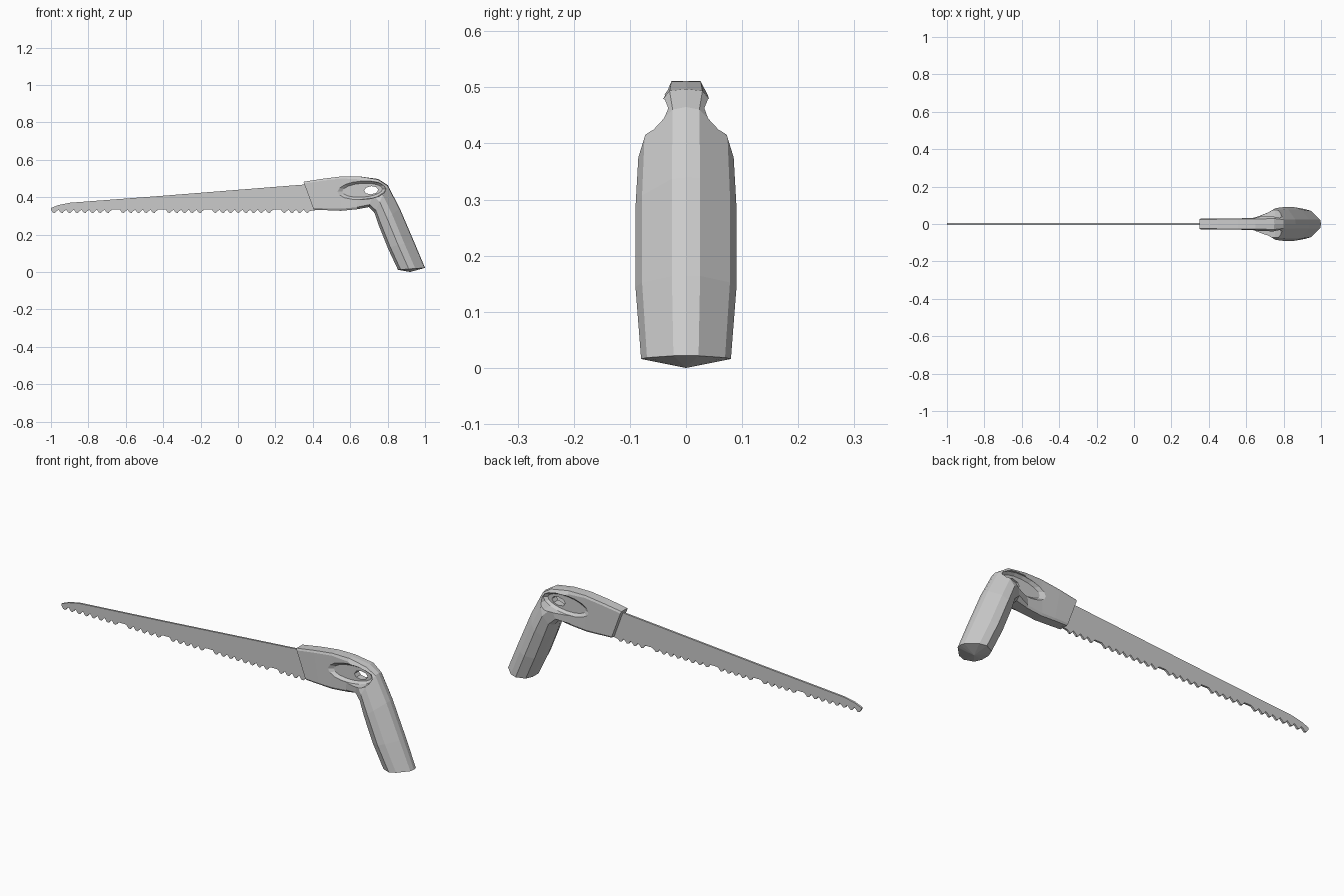
import bpy, bmesh, math
from mathutils import Vector

cube = bpy.data.objects.get("Cube")
if cube:
    bpy.data.objects.remove(cube, do_unlink=True)

grey = bpy.data.materials.new("plain grey")
grey.use_nodes = True
grey.diffuse_color = (0.6, 0.6, 0.6, 1)
grey.node_tree.nodes["Principled BSDF"].inputs["Base Color"].default_value = (0.6, 0.6, 0.6, 1)


def finish(name, bm):
    """Turn a bmesh into a flat shaded grey object."""
    bmesh.ops.recalc_face_normals(bm, faces=bm.faces)
    mesh = bpy.data.meshes.new(name)
    bm.to_mesh(mesh)
    bm.free()
    mesh.materials.append(grey)
    obj = bpy.data.objects.new(name, mesh)
    bpy.context.scene.collection.objects.link(obj)
    return obj


def loft(name, rings, cap_point=None):
    """Skin a list of closed rings, capping both ends."""
    bm = bmesh.new()
    loops = [[bm.verts.new(p) for p in ring] for ring in rings]
    n = len(loops[0])
    for a, b in zip(loops, loops[1:]):
        for i in range(n):
            j = (i + 1) % n
            bm.faces.new((a[i], a[j], b[j], b[i]))
    bm.faces.new(loops[0])
    if cap_point:
        tip = bm.verts.new(cap_point)
        for i in range(n):
            bm.faces.new((loops[-1][i], loops[-1][(i + 1) % n], tip))
    else:
        bm.faces.new(loops[-1])
    return finish(name, bm)


# Blade: tapered plate with rounded teeth, a few of them missing
HALF = 0.005
PITCH = 0.041
outline = [(0.45, 0.475), (-0.42, 0.406), (-0.9, 0.37), (-0.96, 0.358), (-1.0, 0.342)]
for i in range(34):
    x = -1.0 + i * PITCH
    outline.append((x, 0.333))
    if i not in (8, 14, 20, 29):
        outline += [(x + PITCH * f, z) for f, z in ((0.25, 0.318), (0.5, 0.315), (0.75, 0.326))]
outline.append((0.45, 0.336))
bm = bmesh.new()
plate = bm.faces.new([bm.verts.new((x, -HALF, z)) for x, z in outline])
moved = bmesh.ops.extrude_face_region(bm, geom=[plate])["geom"]
bmesh.ops.translate(bm, vec=(0, 2 * HALF, 0),
                    verts=[v for v in moved if isinstance(v, bmesh.types.BMVert)])
finish("blade", bm)

# Handle: flat head blending into a wide faceted grip.
# Section points: (distance from outer to inner edge, share of half width)
HEAD = [(0, 0), (0, 0.85), (0.06, 1), (0.5, 1), (0.94, 1), (1, 0.8), (1, 0)]
GRIP = [(0, 0), (0.03, 0.28), (0.36, 0.87), (0.6, 1), (0.9, 0.75), (1, 0.3), (1, 0)]
# Stations: outer x z, inner x z, half width, blend from head to grip
STATIONS = [
    (0.35, 0.482, 0.405, 0.333, 0.028, 0),
    (0.45, 0.498, 0.48, 0.330, 0.030, 0),
    (0.556, 0.511, 0.55, 0.327, 0.030, 0),
    (0.65, 0.511, 0.635, 0.335, 0.033, 0.1),
    (0.75, 0.497, 0.70, 0.347, 0.065, 0.7),
    (0.80, 0.465, 0.73, 0.315, 0.085, 1),
    (0.865, 0.34, 0.752, 0.25, 0.090, 1),
    (0.94, 0.165, 0.80, 0.13, 0.090, 1),
    (1.0, 0.022, 0.855, 0.012, 0.080, 1),
]
rings = []
for ox, oz, ix, iz, width, blend in STATIONS:
    half = []
    for (t0, w0), (t1, w1) in zip(HEAD, GRIP):
        t = t0 + (t1 - t0) * blend
        w = w0 + (w1 - w0) * blend
        half.append(Vector((ox + (ix - ox) * t, width * w, oz + (iz - oz) * t)))
    rings.append(half + [Vector((p.x, -p.y, p.z)) for p in half[-2:0:-1]])
handle = loft("handle", rings, (0.92, 0, 0))


def oval(cx, cz, rx, rz, y, n):
    """Slightly tilted oval ring in the side plane."""
    pts = []
    for k in range(n):
        a = 2 * math.pi * k / n
        u, v = rx * math.cos(a), rz * math.sin(a)
        pts.append((cx + u, y, cz + v + 0.06 * u))
    return pts


def carve(cutter):
    cutter.hide_render = True
    cutter.hide_set(True)
    mod = handle.modifiers.new(cutter.name, "BOOLEAN")
    mod.operation = "DIFFERENCE"
    mod.solver = "EXACT"
    mod.object = cutter


# Thumb recess on each side, and the hanging hole through both
for side, label in ((1, "left"), (-1, "right")):
    carve(loft(label + "_recess_cutter", [
        oval(0.665, 0.437, 0.108, 0.037, side * 0.018, 16),
        oval(0.66, 0.437, 0.13, 0.049, side * 0.031, 16),
        oval(0.66, 0.437, 0.142, 0.058, side * 0.12, 16)]))
carve(loft("hole_cutter", [oval(0.712, 0.437, 0.038, 0.022, y, 8) for y in (-0.15, 0.15)]))
